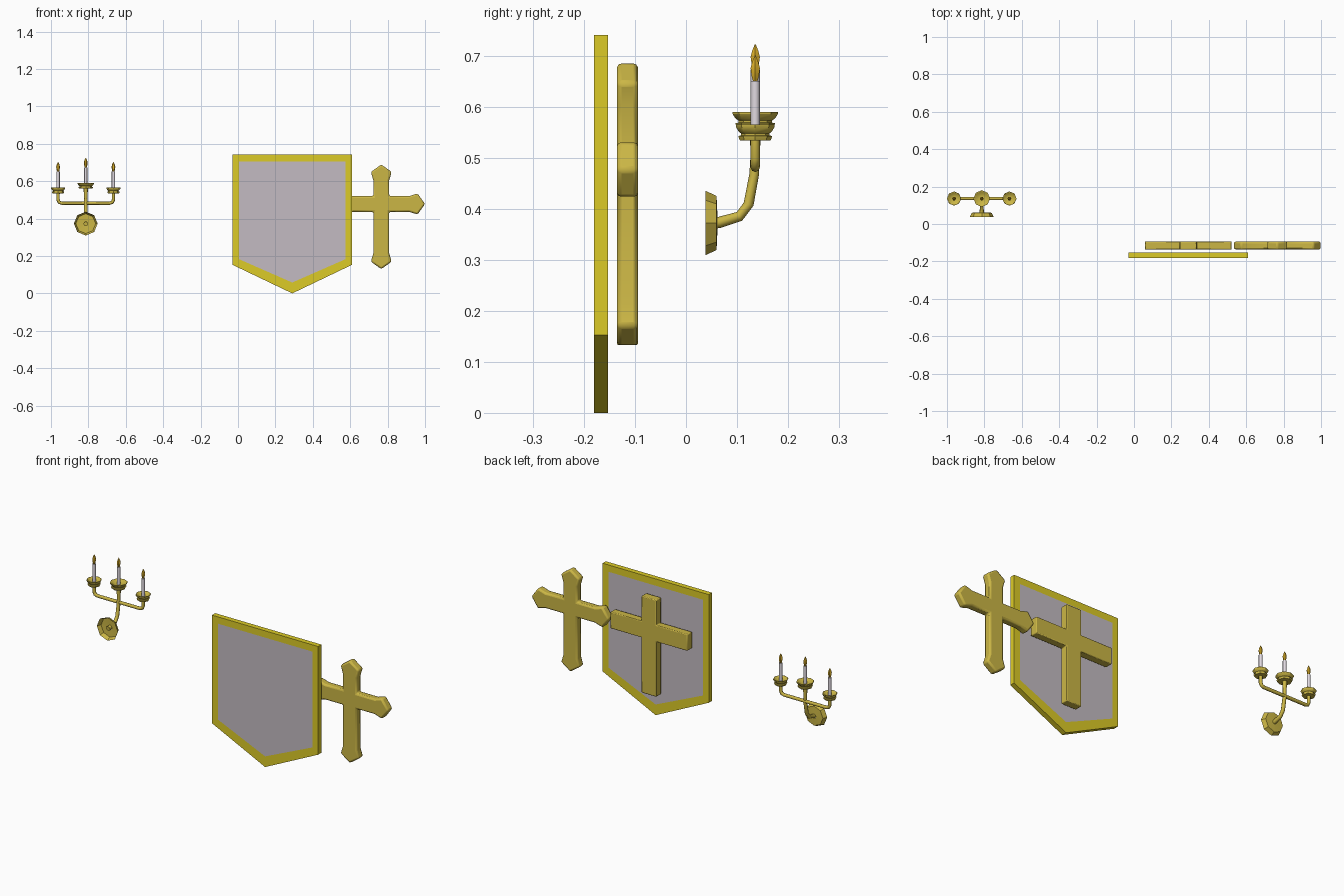
import bpy, bmesh, math
from mathutils import Vector

if "Cube" in bpy.data.objects:
    bpy.data.objects.remove(bpy.data.objects["Cube"])


def material(name, color):
    m = bpy.data.materials.new(name)
    m.diffuse_color = (*color, 1)
    m.use_nodes = True
    m.node_tree.nodes["Principled BSDF"].inputs["Base Color"].default_value = m.diffuse_color
    return m


GOLD = material("gold", (0.60, 0.47, 0.06))
YELLOW = material("yellow_gold", (0.72, 0.60, 0.02))
SILVER = material("silver", (0.55, 0.50, 0.54))
WAX = material("wax", (0.75, 0.70, 0.75))
FLAME = material("flame", (0.70, 0.42, 0.02))


def finish(name, bm, mats, angle=None, bevel=0):
    bmesh.ops.recalc_face_normals(bm, faces=bm.faces)
    mesh = bpy.data.meshes.new(name)
    bm.to_mesh(mesh)
    bm.free()
    ob = bpy.data.objects.new(name, mesh)
    bpy.context.collection.objects.link(ob)
    for m in mats:
        mesh.materials.append(m)
    if bevel:
        mod = ob.modifiers.new("bevel", 'BEVEL')
        mod.width, mod.segments = bevel, 2
        mod.limit_method = 'ANGLE'
    if angle:
        bpy.ops.object.select_all(action='DESELECT')
        ob.select_set(True)
        bpy.context.view_layer.objects.active = ob
        bpy.ops.object.shade_smooth_by_angle(angle=math.radians(angle))
    return ob


def prism(name, outline, y0, y1, mat, bevel):
    """Outline in x, z extruded along y."""
    bm = bmesh.new()
    f = bm.faces.new([bm.verts.new((x, y0, z)) for x, z in outline])
    ext = bmesh.ops.extrude_face_region(bm, geom=[f])
    verts = [g for g in ext["geom"] if isinstance(g, bmesh.types.BMVert)]
    bmesh.ops.translate(bm, verts=verts, vec=(0, y1 - y0, 0))
    return finish(name, bm, [mat], 40, bevel)


def loft(bm, rings, caps=True):
    for a, b in zip(rings, rings[1:]):
        for i in range(len(a)):
            j = (i + 1) % len(a)
            bm.faces.new((a[i], a[j], b[j], b[i]))
    if caps:
        bm.faces.new(rings[0])
        bm.faces.new(rings[-1])


def tube(name, pts, radii, mat, sides=8, caps=True, angle=50):
    """Sweep a circle along a planar path, mitred at the bends."""
    pts = [Vector(p) for p in pts]
    bm, rings = bmesh.new(), []
    for i, p in enumerate(pts):
        d = (pts[min(i + 1, len(pts) - 1)] - pts[max(i - 1, 0)]).normalized()
        # side axis stays normal to the path's plane
        u = Vector((0, 1, 0)) if abs(pts[0].x - pts[-1].x) > 1e-4 else Vector((1, 0, 0))
        v = d.cross(u).normalized()
        rings.append([bm.verts.new(p + radii[i] * (
            u * math.cos(2 * math.pi * k / sides) + v * math.sin(2 * math.pi * k / sides)))
            for k in range(sides)])
    loft(bm, rings, caps)
    return finish(name, bm, [mat], angle)


def lathe(name, x, y, profile, mat, sides=8, angle=50):
    """Profile of (radius, z) turned about a vertical axis."""
    bm = bmesh.new()
    rings = [[bm.verts.new((x + r * math.cos(2 * math.pi * k / sides),
                            y + r * math.sin(2 * math.pi * k / sides), z))
              for k in range(sides)] for r, z in profile]
    loft(bm, rings)
    return finish(name, bm, [mat], angle)


# shield: yellow frame with a flush silver panel on both faces
outer = [(-.03, .742), (-.03, .153), (.29, 0), (.61, .153), (.61, .742)]
inner = [(.005, .705), (.005, .183), (.29, .058), (.575, .183), (.575, .705)]
bm = bmesh.new()
sides = []
for y in (-.181, -.153):
    o, n = ([bm.verts.new((x, y, z)) for x, z in loop] for loop in (outer, inner))
    loft(bm, [o, n], caps=False)
    bm.faces.new(n).material_index = 1
    sides.append(o)
loft(bm, sides, caps=False)
finish("shield", bm, [YELLOW, SILVER])

# plain cross behind the shield
cx, cz, w = .29, .478, .045
prism("plain_cross", [
    (cx - w, .133), (cx + w, .133), (cx + w, cz - w), (.522, cz - w), (.522, cz + w),
    (cx + w, cz + w), (cx + w, .66), (cx - w, .66), (cx - w, cz + w),
    (.058, cz + w), (.058, cz - w), (cx - w, cz - w)], -.136, -.094, GOLD, .004)

# flared cross with pointed ends: half outline of each arm, turned four times
cx, w, flare = .766, .042, .056
outline = []
for (dx, dz), length in (((1, 0), .234), ((0, 1), .211), ((-1, 0), .234), ((0, -1), .348)):
    for along, side in ((w, -w), (length - .085, -w), (length - .04, -flare),
                        (length, 0), (length - .04, flare), (length - .085, w)):
        outline.append((cx + along * dx - side * dz, cz + along * dz + side * dx))
prism("flared_cross", outline, -.136, -.094, GOLD, .009)

# candle sconce: wall plate, stem and side arms
sx, sy = -.814, .136
tube("wall_plate", [(sx, .038, .373), (sx, .060, .373), (sx, .062, .373)],
     [.0635, .053, .012], GOLD, caps=False, angle=20)
tube("stem", [(sx, .045, .372), (sx, .065, .374), (sx, .105, .386), (sx, .123, .41),
              (sx, .134, .469), (sx, sy, .51), (sx, sy, .565)],
     [.012, .011, .010, .010, .0095, .009, .012], GOLD)
for s, side in ((-1, "left"), (1, "right")):
    tube(side + "_arm", [(sx, sy, .482), (sx + s * .128, sy, .482), (sx + s * .142, sy, .487),
                         (sx + s * .148, sy, .50), (sx + s * .14801, sy, .54)],
         [.009] * 5, GOLD)

# stepped cups, candles and flames
for name, dx, z, k in (("left", -.148, .535, 1), ("middle", 0, .56, 1.17), ("right", .148, .535, 1)):
    x = sx + dx
    cup = [(.009, 0), (.030, 0), (.033, .007), (.033, .009), (.028, .010), (.028, .014),
           (.033, .018), (.038, .027), (.038, .031), (.034, .031), (.022, .022), (.010, .020)]
    lathe(name + "_cup", x, sy, [(r * k, z + h) for r, h in cup], GOLD, angle=30)
    top = .652 if dx else .674
    lathe(name + "_candle", x, sy, [(.009, z + .018), (.009, top)], WAX)
    lathe(name + "_flame", x, sy, [(.004, top - .002), (.0075, top + .006), (.0105, top + .025),
                                   (.007, top + .037), (.001, top + .05)], FLAME, 6)
